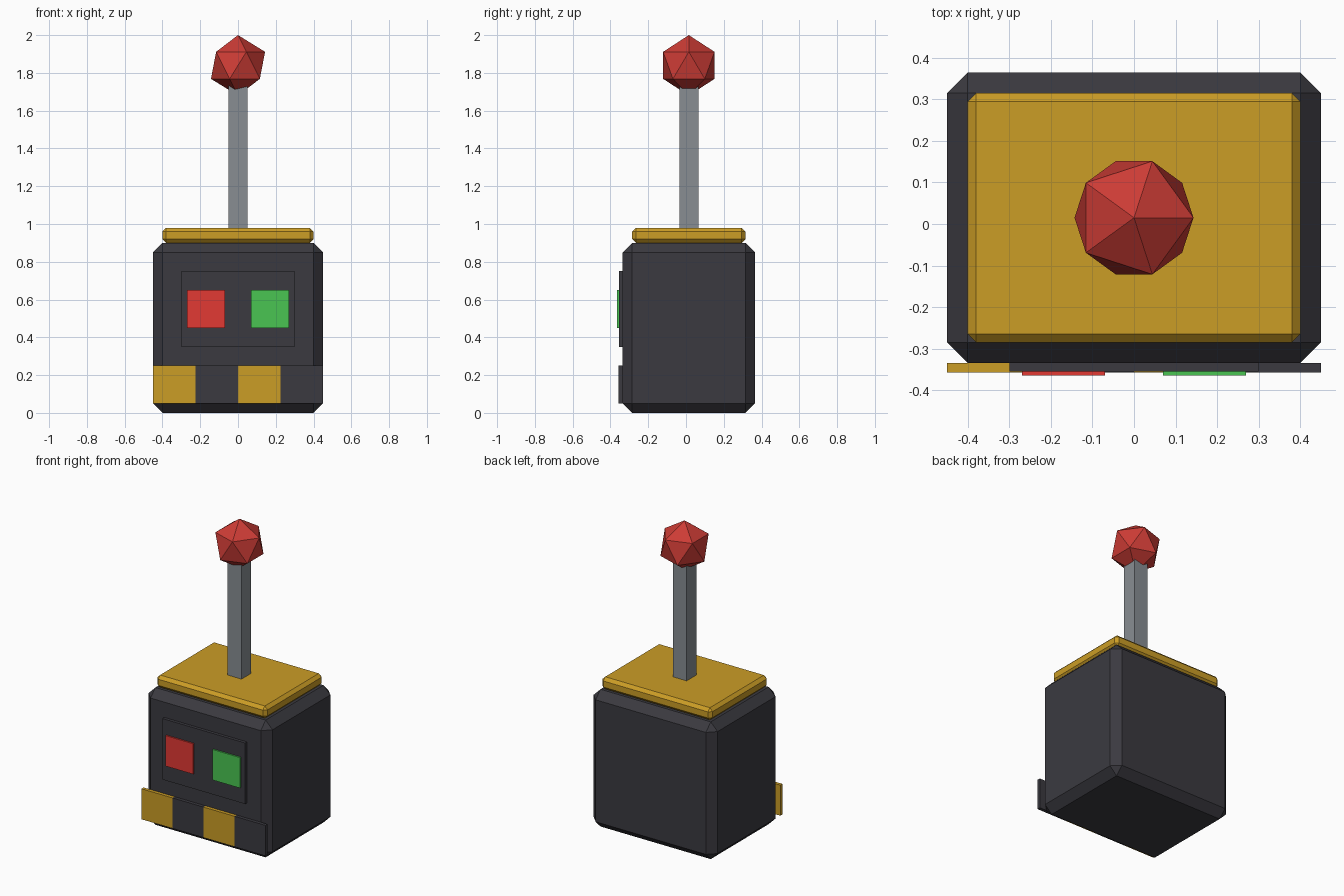
import bpy

cube = bpy.data.objects.get("Cube")
if cube:
    bpy.data.objects.remove(cube, do_unlink=True)


def material(name, r, g, b):
    mat = bpy.data.materials.new(name)
    mat.use_nodes = True
    mat.diffuse_color = (r, g, b, 1)
    mat.node_tree.nodes["Principled BSDF"].inputs["Base Color"].default_value = (r, g, b, 1)
    return mat


charcoal = material("charcoal", 0.043, 0.042, 0.051)
gold = material("gold", 0.6, 0.337, 0.019)
steel = material("steel grey", 0.246, 0.27, 0.29)
ball_red = material("ball red", 0.61, 0.045, 0.036)
button_red = material("button red", 0.76, 0.041, 0.033)
button_green = material("button green", 0.067, 0.56, 0.084)


def box(name, low, high, mat, chamfer=0):
    """Axis-aligned box between two corners, with an optional flat chamfer."""
    centre = [(a + b) / 2 for a, b in zip(low, high)]
    bpy.ops.mesh.primitive_cube_add(size=1, location=centre)
    obj = bpy.context.object
    obj.name = name
    obj.scale = [b - a for a, b in zip(low, high)]
    bpy.ops.object.transform_apply(location=False, rotation=False, scale=True)
    obj.data.materials.append(mat)
    if chamfer:
        bevel = obj.modifiers.new("chamfer", "BEVEL")
        bevel.width = chamfer
        bevel.segments = 1
    return obj


MID_Y = 0.015      # centre of the housing
FRONT = -0.335     # front face of the housing

# Housing and lid
box("housing", (-0.45, FRONT, 0), (0.45, 0.365, 0.9), charcoal, 0.05)
box("lid", (-0.4, -0.285, 0.9), (0.4, 0.315, 0.98), gold, 0.02)

# Lever with faceted knob
box("lever", (-0.05, MID_Y - 0.05, 0.97), (0.05, MID_Y + 0.05, 1.78), steel)
bpy.ops.mesh.primitive_ico_sphere_add(subdivisions=1, radius=0.16, location=(0, MID_Y, 1.84))
knob = bpy.context.object
knob.name = "knob"
knob.data.materials.append(ball_red)

# Control panel with two square buttons
box("control_panel", (-0.3, -0.355, 0.35), (0.3, FRONT, 0.75), charcoal)
for name, x, mat in (("right_button", -0.17, button_red), ("left_button", 0.17, button_green)):
    box(name, (x - 0.1, -0.365, 0.45), (x + 0.1, -0.355, 0.65), mat)

# Warning strip of alternating blocks
width = 0.9 / 4
for i in range(4):
    x = -0.45 + i * width
    box(f"warning_block_{i + 1}", (x, -0.357, 0.05), (x + width, FRONT, 0.25),
        charcoal if i % 2 else gold)
